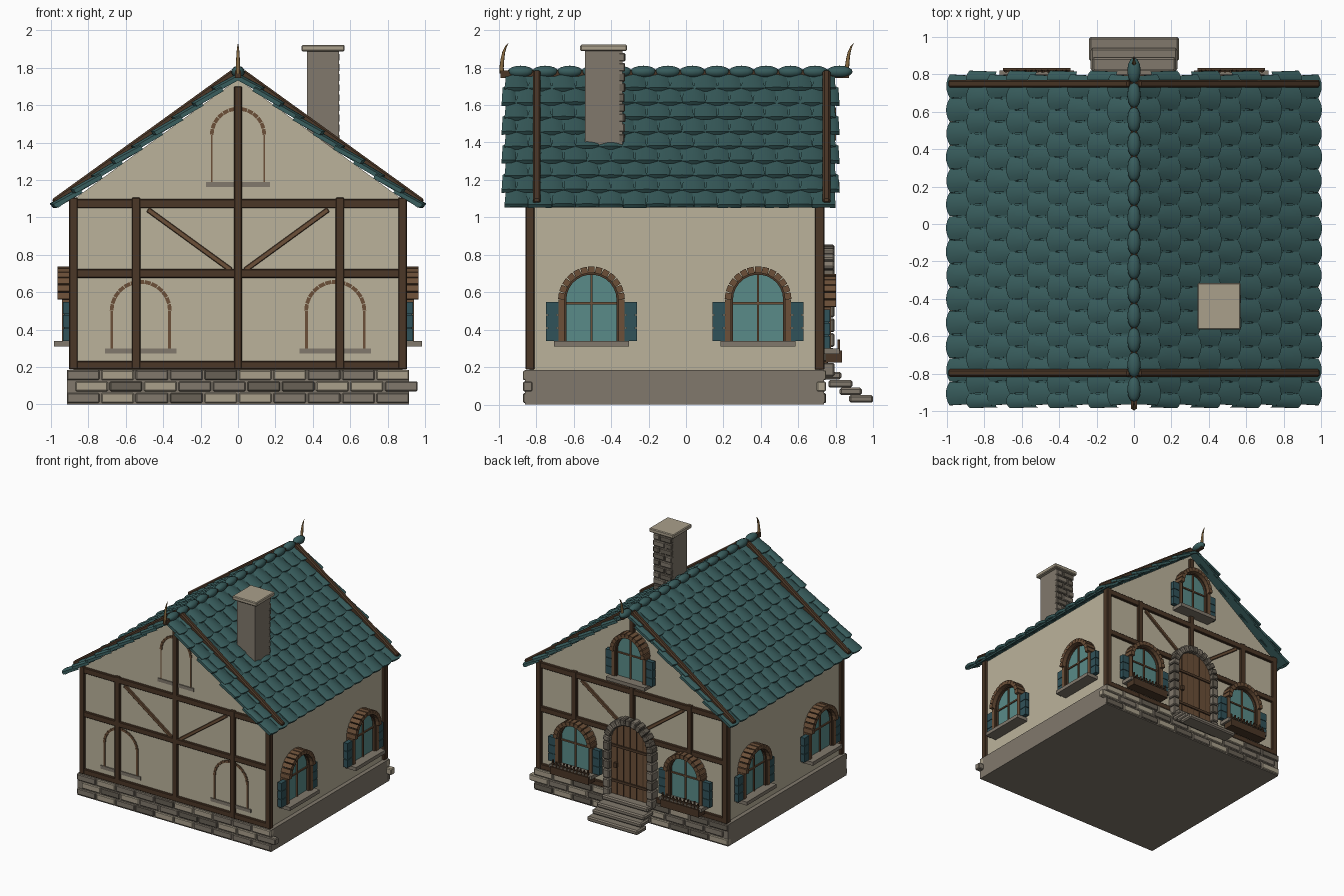
import bpy, bmesh, math, random
from mathutils import Matrix, Vector

if "Cube" in bpy.data.objects:
    bpy.data.objects.remove(bpy.data.objects["Cube"])
random.seed(4)

COLS = {"plaster": (.50, .45, .33), "timber": (.07, .038, .02), "stone": (.22, .19, .15),
        "light_stone": (.40, .35, .26), "dark_stone": (.14, .12, .093), "warm_wood": (.15, .08, .04),
        "roof_teal": (.04, .11, .11), "glass": (.10, .26, .25), "shutter_teal": (.03, .085, .10),
        "horn": (.24, .14, .05)}
NAMES = list(COLS)
MATS = []
for n, c in COLS.items():
    m = bpy.data.materials.new(n)
    m.diffuse_color = (*c, 1)
    m.use_nodes = True
    m.node_tree.nodes["Principled BSDF"].inputs["Base Color"].default_value = m.diffuse_color
    MATS.append(m)
PL, TI, ST, LS, DS, WW, RT, GL, SH, HO = range(10)
I4 = Matrix.Identity(4)
T = Matrix.Translation


def finish(name, bm, bevel=0, smooth=False, mirror=False):
    me = bpy.data.meshes.new(name)
    bm.to_mesh(me)
    bm.free()
    for m in MATS:
        me.materials.append(m)
    ob = bpy.data.objects.new(name, me)
    bpy.context.collection.objects.link(ob)
    if smooth:
        me.polygons.foreach_set("use_smooth", [True] * len(me.polygons))
        me.set_sharp_from_angle(angle=math.radians(45))
    if mirror:
        ob.modifiers.new("mirror", "MIRROR").use_mirror_merge = False
    if bevel:
        b = ob.modifiers.new("bevel", "BEVEL")
        b.width, b.segments = bevel, 1
    return ob


def box(bm, lo, hi, mat, M=I4, R=I4):
    lo, hi = Vector(lo), Vector(hi)
    r = bmesh.ops.create_cube(bm, size=1, matrix=M @ T((lo + hi) / 2) @ R @ Matrix.Diagonal((*(hi - lo), 1)))
    for f in {f for v in r["verts"] for f in v.link_faces}:
        f.material_index = mat


def prism(bm, pts, y0, y1, mat, M=I4):
    # x,z outline extruded along y
    a = [bm.verts.new(M @ Vector((x, y0, z))) for x, z in pts]
    b = [bm.verts.new(M @ Vector((x, y1, z))) for x, z in pts]
    k = len(pts)
    fs = [bm.faces.new(a), bm.faces.new(b[::-1])]
    fs += [bm.faces.new((a[i], b[i], b[(i + 1) % k], a[(i + 1) % k])) for i in range(k)]
    for f in fs:
        f.material_index = mat
    bmesh.ops.recalc_face_normals(bm, faces=fs)


def arched(bm, r, spring, y0, y1, mat, M):
    pts = [(-r, 0), (r, 0)] + [(r * math.cos(i * math.pi / 16), spring + r * math.sin(i * math.pi / 16)) for i in range(17)]
    prism(bm, pts, y0, y1, mat, M)


def arch_blocks(bm, r, w, spring, y0, y1, n, mats, M, fill=.9):
    # ring of wedge blocks round a half circle
    t = math.pi * r / n * fill
    for i in range(n):
        a = (i + .5) * math.pi / n
        c = Vector((r * math.cos(a), 0, spring + r * math.sin(a)))
        box(bm, c + Vector((-w / 2, y0, -t / 2)), c + Vector((w / 2, y1, t / 2)),
            random.choice(mats), M, Matrix.Rotation(-a, 4, 'Y'))


# plaster walls and stone base
FY, BY = -.835, .715
bm = bmesh.new()
prism(bm, [(-.88, .15), (.88, .15), (.88, 1.095), (0, 1.74), (-.88, 1.095)], FY, BY, PL)
finish("walls", bm)
bm = bmesh.new()
box(bm, (-.915, -.86, 0), (.915, .738, .185), ST)
finish("stone_base", bm)
bm = bmesh.new()
for y in (-.87, .698):
    for z, sh in ((.008, 0), (.07, .045), (.13, 0)):
        for i in range(10):
            x = -.915 + sh + i * .184
            box(bm, (x, y, z), (x + .174, y + .05, z + .053), random.choice((ST, LS, DS)))
finish("base_bricks", bm, .006)

# timber frame on both gables
bm = bmesh.new()
for y0, y1 in ((-.855, -.812), (.69, .737)):
    for z0, z1 in ((.187, .232), (.677, .723), (1.05, 1.098)):
        box(bm, (-.9, y0, z0), (.9, y1, z1), TI)
    for x in (-.88, -.545, .545, .88):
        box(bm, (x - .023, y0 - .002, .187), (x + .023, y1 + .002, 1.105), TI)
    box(bm, (-.021, y0 - .002, .187), (.021, y1 + .002, 1.70), TI)
    for s in (1, -1):
        c, a = Vector((s * .26, (y0 + y1) / 2, .88)), math.atan2(.32, .44)
        h = Vector((.275, .018, .014))
        box(bm, c - h, c + h, WW, R=Matrix.Rotation(-s * a, 4, 'Y'))
finish("timber_frame", bm, .004)


# arched windows with shutters and sills
def window(name, M, planter=False, k=1.0):
    M = M @ Matrix.Diagonal((k, 1, 1, 1))
    sp = .22
    bm = bmesh.new()
    arched(bm, .15, sp, 0, .028, GL, M)
    arch_blocks(bm, .16, .035, sp, 0, .085, 13, (WW,), M)
    arch_blocks(bm, .14, .014, sp, 0, .05, 13, (TI,), M, 1.1)
    for s in (-1, 1):
        box(bm, (s * .16 - .016, 0, 0), (s * .16 + .016, .06, sp), WW, M)
        box(bm, (s * .14 - .007, 0, 0), (s * .14 + .007, .05, sp), TI, M)
        for i in range(3):
            box(bm, (s * .21 - .033, .018, i * .071), (s * .21 + .033, .055, i * .071 + .066), SH, M)
        box(bm, (s * .21 - .022, .015, .01), (s * .21 + .022, .05, .2), SH, M)
    box(bm, (-.006, 0, 0), (.006, .038, .36), WW, M)
    box(bm, (-.145, 0, .195), (.145, .038, .207), WW, M)
    box(bm, (-.2, 0, -.03), (.2, .105, 0), ST, M)
    if planter:
        box(bm, (-.18, .03, -.075), (.18, .118, -.012), TI, M)
        for i in range(11):
            x = -.165 + i * .033
            box(bm, (x - .005, .095, -.012), (x + .005, .108, .03 + .02 * random.random()), TI, M,
                Matrix.Rotation(random.uniform(-.3, .3), 4, 'Y'))
        box(bm, (-.175, .097, .008), (.175, .107, .016), TI, M)
    finish(name, bm)


for s, nm in ((1, "right"), (-1, "left")):
    for y, p in ((-.505, "front"), (.385, "back")):
        window(f"window_{nm}_{p}", T((s * .88, y, .34)) @ Matrix.Rotation(-s * math.pi / 2, 4, 'Z'))
    window(f"window_back_{nm}", T((s * .52, BY, .30)), True)
window("window_attic", T((0, BY, 1.19)), k=.92)

# blind window outlines on the front gable
bm = bmesh.new()
for x, z, r, sp in ((-.52, .30, .155, .20), (.52, .30, .155, .20), (0, 1.19, .14, .25)):
    M = T((x, FY, z))
    arch_blocks(bm, r, .02, sp, -.008, .02, 13, (WW,), M)
    for s in (-1, 1):
        w = .008 if x else .004
        box(bm, (s * r - w, -.006, 0), (s * r + w, .02, sp), WW, M)
    h = .19 if x else .17
    box(bm, (-h, -.008, -.028), (h, .02, 0), ST, M)
finish("blind_windows", bm)

# door with stone surround
M = T((0, BY, .16))
bm = bmesh.new()
arched(bm, .18, .46, 0, .04, WW, M)
for i in range(-2, 3):
    x = i * .062
    box(bm, (x - .003, .03, 0), (x + .003, .043, .46 + math.sqrt(.18 ** 2 - x * x)), TI, M)
for z in (.12, .42):
    box(bm, (-.17, .03, z), (.17, .05, z + .022), TI, M)
box(bm, (.115, .03, .25), (.14, .062, .29), TI, M)
finish("door", bm)
bm = bmesh.new()
arch_blocks(bm, .205, .058, .46, 0, .077, 13, (ST, DS, ST), M)
for s in (-1, 1):
    for i in range(6):
        z = -.01 + i * .079
        box(bm, (s * .205 - .03, 0, z), (s * .205 + .03, .077, z + .073), random.choice((ST, DS, ST)), M)
finish("door_surround", bm, .007)
bm = bmesh.new()
for hw, y0, y1, z in ((.22, .71, .83, .135), (.225, .76, .89, .09), (.232, .82, .94, .05), (.24, .87, 1.0, .01)):
    box(bm, (-hw, y0, z), (hw, y1, z + .04), ST)
finish("door_steps", bm, .01)

# roof: s runs down the slope, n is the height off it
A = math.atan2(.70, .97)
L = 1.195


def rp(s, n, y):
    return Vector((s * math.cos(A) + n * math.sin(A), y, 1.745 - s * math.sin(A) + n * math.cos(A)))


def slope_box(bm, s0, s1, n0, n1, y0, y1, mat):
    p = [rp(s0, n0, 0), rp(s1, n0, 0), rp(s1, n1, 0), rp(s0, n1, 0)]
    prism(bm, [(v.x, v.z) for v in p], y0, y1, mat)


bm = bmesh.new()
slope_box(bm, 0, L - .01, 0, .014, -.965, .795, RT)
finish("roof_deck", bm, mirror=True)


def tile(bm, s0, s1, y0, y1):
    yc, hw = (y0 + y1) / 2, (y1 - y0) / 2
    tilt = random.uniform(-.003, .003)
    g = []
    for j in range(4):
        v = j / 3
        row = []
        for i in range(7):
            u = i / 3 - 1
            b = 1 - u * u
            row.append(bm.verts.new(rp(s0 + (s1 - s0) * v + .014 * b * v, .010 + .019 * v + .013 * b + tilt * v,
                                       yc + u * hw * (.86 + .13 * v))))
        g.append(row)
    for j in range(3):
        for i in range(6):
            bm.faces.new((g[j][i], g[j + 1][i], g[j + 1][i + 1], g[j][i + 1]))
    # skirt round the sides and lower lip
    edge = [g[0][0], g[1][0], g[2][0]] + g[3] + [g[2][6], g[1][6], g[0][6]]
    down = rp(0, 0, 0) - rp(0, .022, 0)
    low = [bm.verts.new(v.co + down) for v in edge]
    for i in range(len(edge) - 1):
        bm.faces.new((edge[i], low[i], low[i + 1], edge[i + 1]))


bm = bmesh.new()
W = 1.77 / 14
for r in range(9):
    ys = [-.97 + i * W for i in range(15)]
    if r % 2:
        ys = [-.985] + [y + W / 2 for y in ys[:-1]] + [.82]
    for y0, y1 in zip(ys, ys[1:]):
        tile(bm, max(0, r * L / 9 - .03), (r + 1) * L / 9, y0, y1)
for f in bm.faces:
    f.material_index = RT
finish("roof_tiles", bm, smooth=True, mirror=True)

# beams over the roof, ridge beam, ridge tiles
bm = bmesh.new()
for y in (-.797, .75):
    slope_box(bm, 0, 1.19, .005, .056, y - .021, y + .021, TI)
finish("roof_beams", bm, .01, mirror=True)
bm = bmesh.new()
box(bm, (-.015, -.99, 1.745), (.015, .87, 1.785), TI)
finish("ridge_beam", bm)
bm = bmesh.new()
for i in range(14):
    bmesh.ops.create_uvsphere(bm, u_segments=12, v_segments=8, radius=1,
                              matrix=T((0, -.883 + i * .131, 1.778)) @ Matrix.Diagonal((.036, .07, .032, 1)))
for f in bm.faces:
    f.material_index = RT
finish("ridge_tiles", bm, smooth=True)

# curved horn finials
for y, nm in ((-.983, "front"), (.862, "back")):
    cu = bpy.data.curves.new(nm + "_finial", 'CURVE')
    cu.dimensions, cu.bevel_depth, cu.bevel_resolution, cu.use_fill_caps = '3D', .012, 2, True
    sp = cu.splines.new('POLY')
    pts = ((0, 1.77, 1), (-.002, 1.80, .95), (.002, 1.84, .85), (.009, 1.88, .65), (.02, 1.91, .4), (.035, 1.932, .05))
    sp.points.add(len(pts) - 1)
    for p, (dy, z, rad) in zip(sp.points, pts):
        p.co, p.radius = (0, y + dy, z, 1), rad
    cu.materials.append(MATS[HO])
    bpy.context.collection.objects.link(bpy.data.objects.new(nm + "_finial", cu))

# chimney with bricks on its back face
bm = bmesh.new()
box(bm, (.37, -.54, 1.36), (.54, -.338, 1.89), ST)
finish("chimney", bm)
bm = bmesh.new()
for r in range(9):
    z, m = 1.40 + r * .054, .43 if r % 2 else .48
    for x0, x1 in ((.368, m - .004), (m + .004, .542)):
        box(bm, (x0, -.36, z), (x1, -.322 - .008 * random.random(), z + .047), random.choice((ST, DS, ST)))
finish("chimney_bricks", bm, .006)
bm = bmesh.new()
box(bm, (.34, -.565, 1.888), (.57, -.315, 1.922), LS)
finish("chimney_cap", bm, .006)
